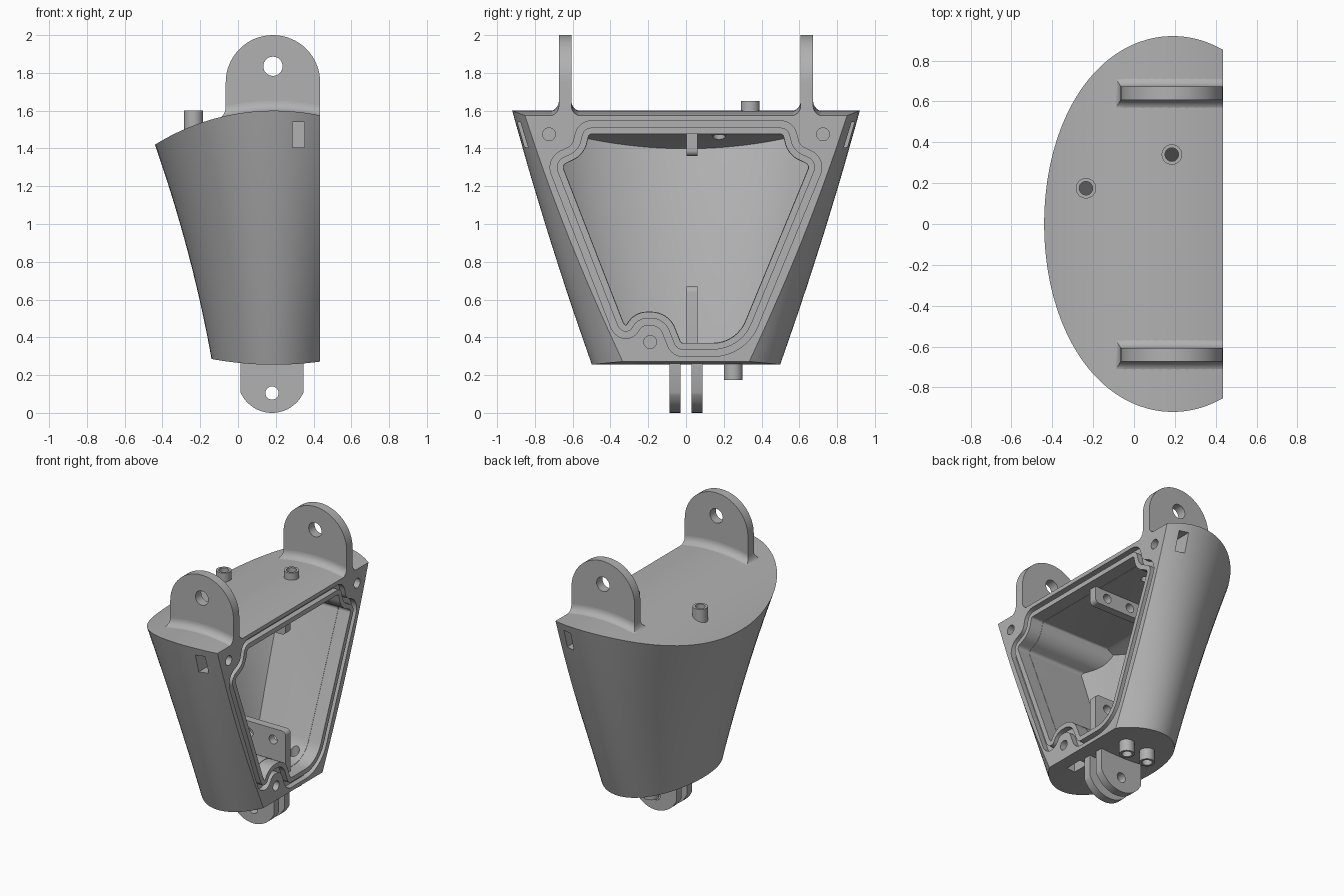
import bpy, bmesh, math
from mathutils import Vector

if "Cube" in bpy.data.objects:
    bpy.data.objects.remove(bpy.data.objects["Cube"], do_unlink=True)

GREY = bpy.data.materials.new("plain grey")
GREY.use_nodes = True
GREY.diffuse_color = (0.44, 0.44, 0.44, 1)
GREY.node_tree.nodes["Principled BSDF"].inputs["Base Color"].default_value = (0.44, 0.44, 0.44, 1)
MID, FACE = 0.19, 0.435      # oval centre and flat mounting face, along x


def finish(bm, name):
    bmesh.ops.recalc_face_normals(bm, faces=bm.faces)
    if bm.calc_volume(signed=True) < 0:
        bmesh.ops.reverse_faces(bm, faces=bm.faces)
    me = bpy.data.meshes.new(name)
    bm.to_mesh(me)
    bm.free()
    me.materials.append(GREY)
    ob = bpy.data.objects.new(name, me)
    bpy.context.collection.objects.link(ob)
    return ob


def prism(name, pts, axis, lo, hi):
    """Extrude a flat outline along an axis."""
    place = {"x": lambda p, h: (h, p[0], p[1]),
             "y": lambda p, h: (p[0], h, p[1]),
             "z": lambda p, h: (p[0], p[1], h)}[axis]
    bm = bmesh.new()
    a = [bm.verts.new(place(p, lo)) for p in pts]
    b = [bm.verts.new(place(p, hi)) for p in pts]
    bm.faces.new(a)
    bm.faces.new(b)
    for i in range(len(a)):
        j = (i + 1) % len(a)
        bm.faces.new((a[i], a[j], b[j], b[i]))
    return finish(bm, name)


def arc(cx, cy, r, start=0, end=360, n=32):
    steps = n if end - start == 360 else n + 1
    ang = [math.radians(start + (end - start) * i / n) for i in range(steps)]
    return [(cx + r * math.cos(t), cy + r * math.sin(t)) for t in ang]


def box(a0, a1, b0, b1):
    return [(a0, b0), (a1, b0), (a1, b1), (a0, b1)]


def volume(mesh):
    bm = bmesh.new()
    bm.from_mesh(mesh)
    v = bm.calc_volume(signed=True)
    bm.free()
    return v


def boolean(target, tool, op="DIFFERENCE"):
    """Cut with the first solver that gives a sound, smaller solid."""
    old = volume(target.data)
    mod = target.modifiers.new("cut", "BOOLEAN")
    mod.operation, mod.object = op, tool
    result = None
    for solver in ("EXACT", "MANIFOLD", "FLOAT"):
        mod.solver = solver
        bpy.context.view_layer.update()
        graph = bpy.context.evaluated_depsgraph_get()
        mesh = bpy.data.meshes.new_from_object(target.evaluated_get(graph))
        if 0.01 * old < volume(mesh) < 0.99999 * old:
            result = mesh
            break
    target.modifiers.remove(mod)
    if result:
        target.data = result
    bpy.data.objects.remove(tool, do_unlink=True)


def smooth(ob):
    bpy.ops.object.select_all(action="DESELECT")
    ob.select_set(True)
    bpy.context.view_layer.objects.active = ob
    bpy.ops.object.shade_smooth_by_angle(angle=math.radians(30))


def quadratic(z, pts):
    return sum(v * math.prod((z - q) / (p - q) for q, _ in pts if q != p) for p, v in pts)


def top_z(x):
    return 1.6 - 1.19 + math.sqrt(1.19 ** 2 - (x - MID) ** 2)


def bottom_z(x):
    return 0.255 + (x - MID) ** 2 / 3.6


def oval_loft(name, wall, floor, roof, face, n=64, rows=24):
    """Flaring half-oval solid between the two curved ends."""
    bm = bmesh.new()
    grid = []
    for r in range(rows + 1):
        row = []
        for i in range(n + 1):
            x = MID
            for _ in range(12):
                lo, hi = bottom_z(x) + floor, top_z(x) - roof
                z = lo + (hi - lo) * r / rows
                a = quadratic(z, [(0.285, 0.33), (0.76, 0.432), (1.42, 0.63)]) - wall
                b = quadratic(z, [(0.26, 0.5), (0.95, 0.73), (1.6, 0.92)]) - wall
                phi = math.acos((face - MID) / a)
                t = phi + (2 * math.pi - 2 * phi) * i / n
                x = MID + a * math.cos(t)
            row.append(bm.verts.new((x, b * math.sin(t), z)))
        grid.append(row)
    for low, high in zip(grid, grid[1:]):
        for i in range(n):
            bm.faces.new((low[i], low[i + 1], high[i + 1], high[i]))
    bm.faces.new([row[0] for row in grid] + [row[n] for row in reversed(grid)])
    for row in (grid[0], grid[-1]):
        for i in range(n // 2):
            ring = [row[i], row[i + 1], row[n - i - 1], row[n - i]]
            bm.faces.new(list(dict.fromkeys(ring)))
    return finish(bm, name)


# Opening outline as (y, z, corner radius), clockwise
OPENING = [(-0.54, 1.51, .05), (0.54, 1.51, .05), (0.57, 1.39, .1), (0.70, 1.33, .06),
           (0.29, 0.335, .22), (-0.05, 0.335, .05), (-0.115, 0.5, .1), (-0.255, 0.5, .085),
           (-0.31, 0.405, .04), (-0.36, 0.455, .05), (-0.70, 1.33, .06), (-0.57, 1.39, .1)]


def opening(offset, n=8):
    pts = []
    for i, (y, z, r) in enumerate(OPENING):
        p = Vector((y, z))
        d1 = (p - Vector(OPENING[i - 1][:2])).normalized()
        d2 = (Vector(OPENING[(i + 1) % len(OPENING)][:2]) - p).normalized()
        turn = math.atan2(d1.x * d2.y - d1.y * d2.x, d1.dot(d2))
        side = 1 if turn < 0 else -1
        normal = Vector((-d1.y, d1.x))
        centre = p - d1 * r * math.tan(abs(turn) / 2) - normal * side * r
        start = math.atan2(normal.y, normal.x)
        for k in range(n + 1):
            t = start + turn * k / n
            pts.append(centre + Vector((math.cos(t), math.sin(t))) * side * (r + side * offset))
    return pts


# Housing with cavity
body = oval_loft("housing", 0, 0, 0, FACE)
cavity = oval_loft("cavity", 0.06, 0.08, 0.06, 0.40)
boolean(cavity, prism("limit", opening(-0.036), "x", -1, 0.6), "INTERSECT")
boolean(body, cavity)
boolean(body, prism("mouth", opening(-0.034), "x", 0.34, 0.6))

# Seal groove around the opening
groove = prism("groove", opening(0.036), "x", 0.395, 0.6)
boolean(groove, prism("lip", opening(0), "x", 0.3, 0.7))
boolean(body, groove)

# Screw holes with nut slots
for y, z in ((-0.725, 1.475), (0.725, 1.475), (-0.19, 0.375)):
    boolean(body, prism("screw", arc(y, z, 0.034), "x", 0.2, 0.6))
for s in (-1, 1):
    boolean(body, prism("slot", box(0.288, 0.353, 1.405, 1.54), "y", *sorted((s * 0.66, s))))
boolean(body, prism("slot", box(0.288, 0.353, -0.255, -0.125), "z", 0.1, 0.43))

# Hose nozzles: x, y, outer end, root, bore end
NOZZLES = {"top_front_nozzle": (0.185, 0.34, 1.65, 1.55, 1.4),
           "top_rear_nozzle": (-0.235, 0.175, 1.6, 1.47, 1.3),
           "bottom_front_nozzle": (0.27, 0.25, 0.175, 0.29, 0.5),
           "bottom_rear_nozzle": (0.1, 0.25, 0.175, 0.29, 0.5)}
for name, (x, y, end, root, depth) in NOZZLES.items():
    tube = prism(name, arc(x, y, 0.05), "z", *sorted((end, root)))
    boolean(tube, prism("bore", arc(x, y, 0.033), "z", 0, 2))
    boolean(body, prism("bore", arc(x, y, 0.033), "z", *sorted((end, depth))))
    smooth(tube)
smooth(body)


def plate(name, pts, y0, y1, holes, radius):
    ob = prism(name, pts, "y", y0, y1)
    for x, z in holes:
        boolean(ob, prism("hole", arc(x, z, radius), "y", y0 - 0.1, y1 + 0.1))
    smooth(ob)


def fillet(name, y, half, x0, radius, n=8):
    """Flared foot that follows the curved top."""
    bm = bmesh.new()
    rings = []
    for k in range(n + 1):
        t = math.pi / 2 * k / n
        d, h = radius * (1 - math.sin(t)), radius * (1 - math.cos(t)) - 0.003
        start = x0 - 0.6 * d
        xs = [start + (FACE - start) * i / 12 for i in range(13)]
        loop = [(x, y - half - d) for x in xs] + [(x, y + half + d) for x in reversed(xs)]
        rings.append([bm.verts.new((px, py, top_z(px) + h)) for px, py in loop])
    m = len(rings[0])
    for a, b in zip(rings, rings[1:]):
        for i in range(m):
            bm.faces.new((a[i], a[(i + 1) % m], b[(i + 1) % m], b[i]))
    for ring in (rings[0], rings[-1]):
        for i in range(12):
            bm.faces.new((ring[i], ring[i + 1], ring[m - 2 - i], ring[m - 1 - i]))
    smooth(finish(bm, name))


# Upper hanging lugs and lower clevis lugs
upper = arc(0.185, 1.75, 0.25, 0, 180) + [(-0.065, 1.55), (FACE, 1.55)]
lower = arc(0.18, 0.182, 0.182, 204, 336, 24) + [(0.347, 0.29), (0.013, 0.29)]
for side, s in (("right", -1), ("left", 1)):
    plate(f"upper_lug_{side}", upper, s * 0.64 - 0.033, s * 0.64 + 0.033, [(0.185, 1.835)], 0.051)
    fillet(f"upper_lug_fillet_{side}", s * 0.64, 0.033, -0.065, 0.055)
    plate(f"lower_lug_{side}", lower, s * 0.058 - 0.029, s * 0.058 + 0.029, [(0.18, 0.105)], 0.035)

# Inner mounting plates
floor_plate = (arc(0.345, 0.64, 0.03, 0, 90, 6) + arc(0.02, 0.64, 0.03, 90, 180, 6)
               + [(-0.01, 0.33), (0.375, 0.33)])
roof_plate = (arc(0.02, 1.39, 0.03, 180, 270, 6) + arc(0.345, 1.39, 0.03, 270, 360, 6)
              + [(0.375, 1.5), (-0.01, 1.5)])
plate("floor_plate", floor_plate, 0.003, 0.06, [(0.085, 0.59), (0.275, 0.59)], 0.032)
plate("roof_plate", roof_plate, 0.003, 0.06, [(0.085, 1.42), (0.275, 1.42)], 0.032)
